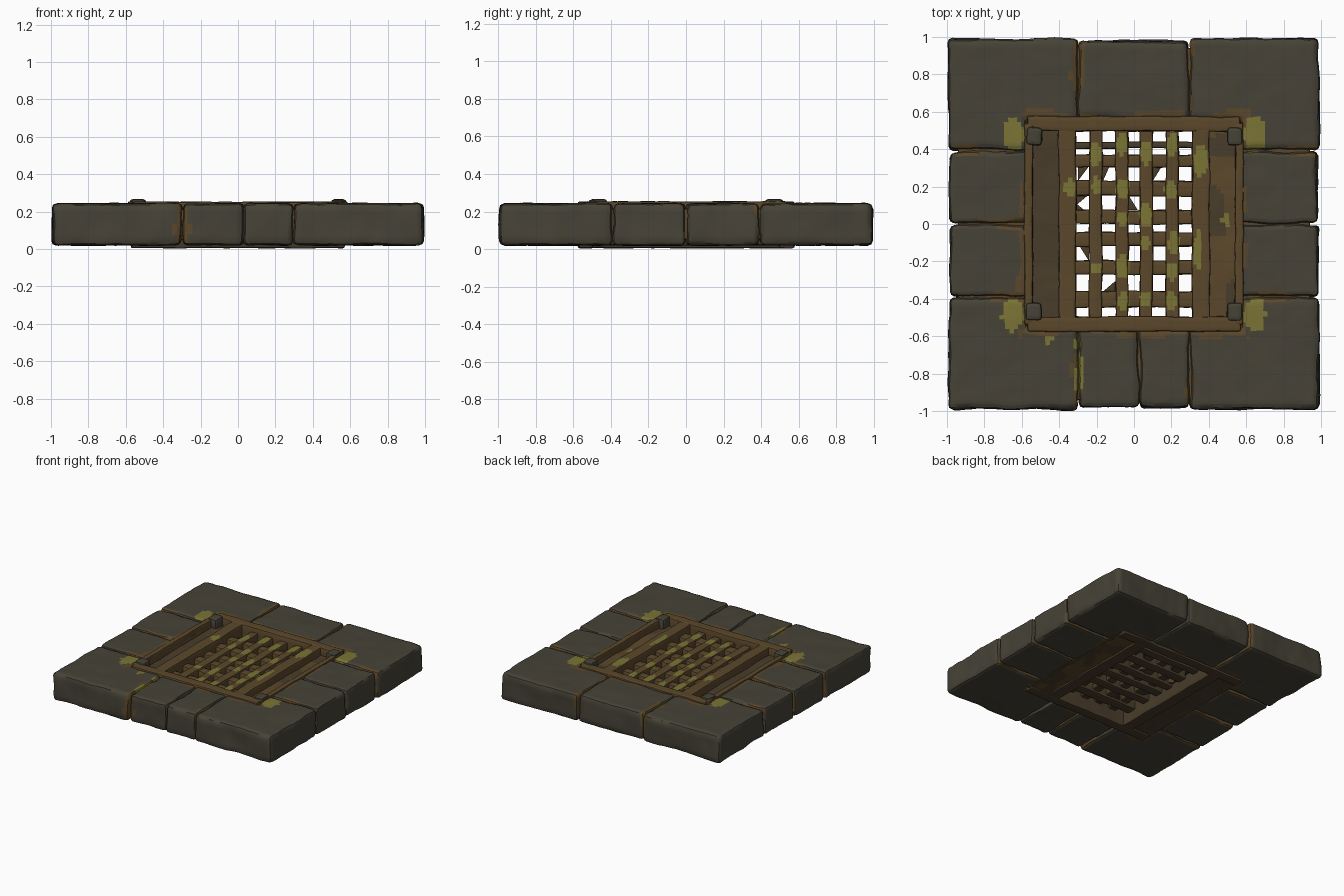
import bpy, bmesh
from mathutils import Vector, noise

if "Cube" in bpy.data.objects:
    bpy.data.objects.remove(bpy.data.objects["Cube"])


def material(name, rgb):
    m = bpy.data.materials.new(name)
    m.diffuse_color = (*rgb, 1)
    m.use_nodes = True
    m.node_tree.nodes["Principled BSDF"].inputs["Base Color"].default_value = m.diffuse_color
    return m


MATS = [material("dark stone", (0.062, 0.055, 0.038)),
        material("rust", (0.105, 0.064, 0.024)),
        material("moss", (0.195, 0.175, 0.035)),
        material("dark rust", (0.066, 0.047, 0.024))]
STONE, RUST, MOSS, DARK = range(4)

# moss patches: centre x, centre y, half width, half depth
PATCHES = [(-.27, .0, .0, .0), (-.46, -.62, .025, .025), (-.3, -.63, .02, .05), (-.29, -.73, .02, .04),
           (-.295, -.83, .035, .07),
           (-.345, .19, .025, .05), (.355, .34, .035, .09), (.345, -.14, .025, .1),
           (-.21, .37, .03, .06), (-.2, .2, .025, .05), (-.2, -.24, .03, .03),
           (-.065, .43, .03, .06), (-.06, .19, .03, .05), (-.06, .03, .03, .04),
           (-.06, -.23, .035, .06), (-.06, -.41, .03, .05),
           (.065, .38, .03, .07), (.065, .05, .03, .07), (.06, -.1, .03, .03),
           (.06, -.4, .03, .05), (.205, .42, .03, .06), (.2, .18, .03, .05),
           (.21, -.1, .03, .06), (.2, -.25, .03, .05), (.2, -.41, .03, .05), (.49, .02, .02, .03)]
PATCHES += [(sx * .645, sy * .48, .06, .09) for sx in (-1, 1) for sy in (-1, 1)]


def mossy(c, n):
    if n.z < 0.3:
        return False
    w = noise.noise(c * 17) * 0.35
    return any(rx > 0 and ((c.x - x) / rx) ** 2 + ((c.y - y) / ry) ** 2 < 1 + w
               for x, y, rx, ry in PATCHES)


def stone_rule(c, n):
    """Moss in patches, rust along joints and around the frame."""
    if mossy(c, n):
        return MOSS
    joints = [abs(abs(c.x) - .3) if abs(c.y) > .5 else 1,
              abs(abs(c.y) - .39) if abs(c.x) > .5 else 1,
              abs(c.y) if abs(c.x) > .5 else 1,
              abs(c.x - .03) + .01 if c.y < -.5 else 1]
    w = noise.noise(c * 5 + Vector((3, 1, 7)))
    if min(joints) < .012 + .05 * w:
        return RUST
    d = max(abs(c.x) - .57, abs(c.y) - .57)
    return RUST if d < .025 + .06 * w else STONE


def iron_rule(c, n):
    if mossy(c, n):
        return MOSS
    return RUST if c.z > 0.15 else DARK


def sunk_rule(c, n):
    return MOSS if mossy(c, n) else (RUST if noise.noise(c * 6) > -.1 and c.x > 0 else DARK)


count = 0


def slab(name, pts, z0, z1, bev, step, amp, rule):
    """Worn slab: outline extruded, rounded, cut into a grid and roughened."""
    global count
    count += 1
    bm = bmesh.new()
    face = bm.faces.new([bm.verts.new((x, y, z0)) for x, y in pts])
    up = bmesh.ops.extrude_face_region(bm, geom=[face])["geom"]
    bmesh.ops.translate(bm, vec=(0, 0, z1 - z0), verts=[v for v in up if isinstance(v, bmesh.types.BMVert)])
    bmesh.ops.recalc_face_normals(bm, faces=bm.faces)
    bmesh.ops.bevel(bm, geom=bm.edges[:], offset=bev, segments=2, profile=0.5, affect='EDGES')
    for axis in range(3):
        lo = min(v.co[axis] for v in bm.verts)
        hi = max(v.co[axis] for v in bm.verts)
        size = step if axis < 2 else step * 2
        n = max(1, round((hi - lo) / size))
        normal = Vector((0, 0, 0))
        normal[axis] = 1
        for i in range(1, n):
            bmesh.ops.bisect_plane(bm, geom=bm.verts[:] + bm.edges[:] + bm.faces[:],
                                   plane_co=normal * (lo + (hi - lo) * i / n), plane_no=normal)
    shift = Vector((count * 7.3, count * 3.1, count * 1.7))
    for v in bm.verts:
        d = noise.noise_vector(v.co * 5 + shift) + 0.5 * noise.noise_vector(v.co * 14 + shift)
        v.co += Vector((d.x * amp, d.y * amp, d.z * amp * 0.45))
    bm.normal_update()
    for f in bm.faces:
        f.material_index = rule(f.calc_center_median(), f.normal)
        f.smooth = True
    me = bpy.data.meshes.new(name)
    bm.to_mesh(me)
    bm.free()
    for m in MATS:
        me.materials.append(m)
    ob = bpy.data.objects.new(name, me)
    bpy.context.collection.objects.link(ob)
    return ob


def rect(x0, x1, y0, y1):
    return [(x0, y0), (x1, y0), (x1, y1), (x0, y1)]


def stone(name, pts):
    slab(name, pts, .02, .243, .025, .025, .012, stone_rule)


def iron(name, x0, x1, y0, y1, z0, z1, rule=iron_rule, amp=.007, bev=.01):
    slab(name, rect(x0, x1, y0, y1), z0, z1, bev, .025, amp, rule)


# Paving ring: L-shaped corners, two side stones each side, middle stones
for sx in (-1, 1):
    for sy in (-1, 1):
        stone("corner_stone", [(sx * x, sy * y) for x, y in
              ((.99, .99), (.302, .99), (.302, .555), (.57, .555), (.57, .395), (.99, .395))])
        stone("side_stone", [(sx * x, sy * y) for x, y in
              ((.985, .385), (.56, .385), (.56, .005), (.985, .005))])
stone("back_stone", rect(-.295, .295, .56, .98))
stone("front_stone_left", rect(-.295, .027, -.98, -.56))
stone("front_stone_right", rect(.033, .295, -.98, -.56))

# Rusty filler under the joints
for s in (-1, 1):
    a, b = sorted((s * .54, s * .94))
    iron("joint_filler_side", a, b, -.93, .93, .05, .215, lambda c, n: RUST, 0)
    iron("joint_filler_end", -.93, .93, a, b, .05, .212, lambda c, n: RUST, 0)

# Frame rails, outer strips, sunken channels and corner lumps
for s in (-1, 1):
    a, b = sorted((s * .495, s * .575))
    iron("frame_end_rail", -.57, .57, a, b, .005, .252)
    a, b = sorted((s * .31, s * .405))
    iron("frame_side_rail", a, b, -.52, .52, .005, .25)
    a, b = sorted((s * .54, s * .585))
    iron("frame_outer_strip", a, b, -.54, .54, .02, .254)
    a, b = sorted((s * .39, s * .56))
    iron("sunken_channel", a, b, -.51, .51, .02, .19, sunk_rule, .015)
    for t in (-1, 1):
        a, b = sorted((s * .495, s * .58))
        c, d = sorted((t * .42, t * .52))
        iron("corner_lump", a, b, c, d, .15, .266, lambda c, n: STONE, .008, .02)

# Grate: lengthwise bars and cross bars
for x in (-.205, -.065, .066, .205):
    iron("grate_long_bar", x - .035, x + .035, -.51, .51, .11, .212)
for y0, y1 in ((-.445, -.36), (-.27, -.195), (-.12, -.045), (0, .075), (.15, .23), (.305, .37)):
    iron("grate_cross_bar", -.33, .33, y0, y1, .09, .2)
iron("grate_back_bar", -.33, .33, .405, .44, .08, .17, lambda c, n: DARK)

# Broken rubble wedged in some of the holes
for x, y, w, h in ((-.3, .31, .06, -.08), (-.17, .31, .04, -.09), (.1, .31, .05, -.08),
                   (-.31, .15, .06, -.05), (-.1, .15, -.04, .0), (-.24, -.12, -.05, -.08),
                   (-.1, -.365, -.07, .06), (-.03, .075, .05, .08), (-.31, .07, .05, .04)):
    if w and h:
        slab("rubble_shard", [(x, y), (x + w, y), (x, y + h)], .11, .16, .003, .05, 0,
             lambda c, n: DARK)

for ob in bpy.context.collection.objects:
    ob.select_set(True)
    bpy.context.view_layer.objects.active = ob
bpy.ops.object.shade_smooth_by_angle(angle=0.7)
